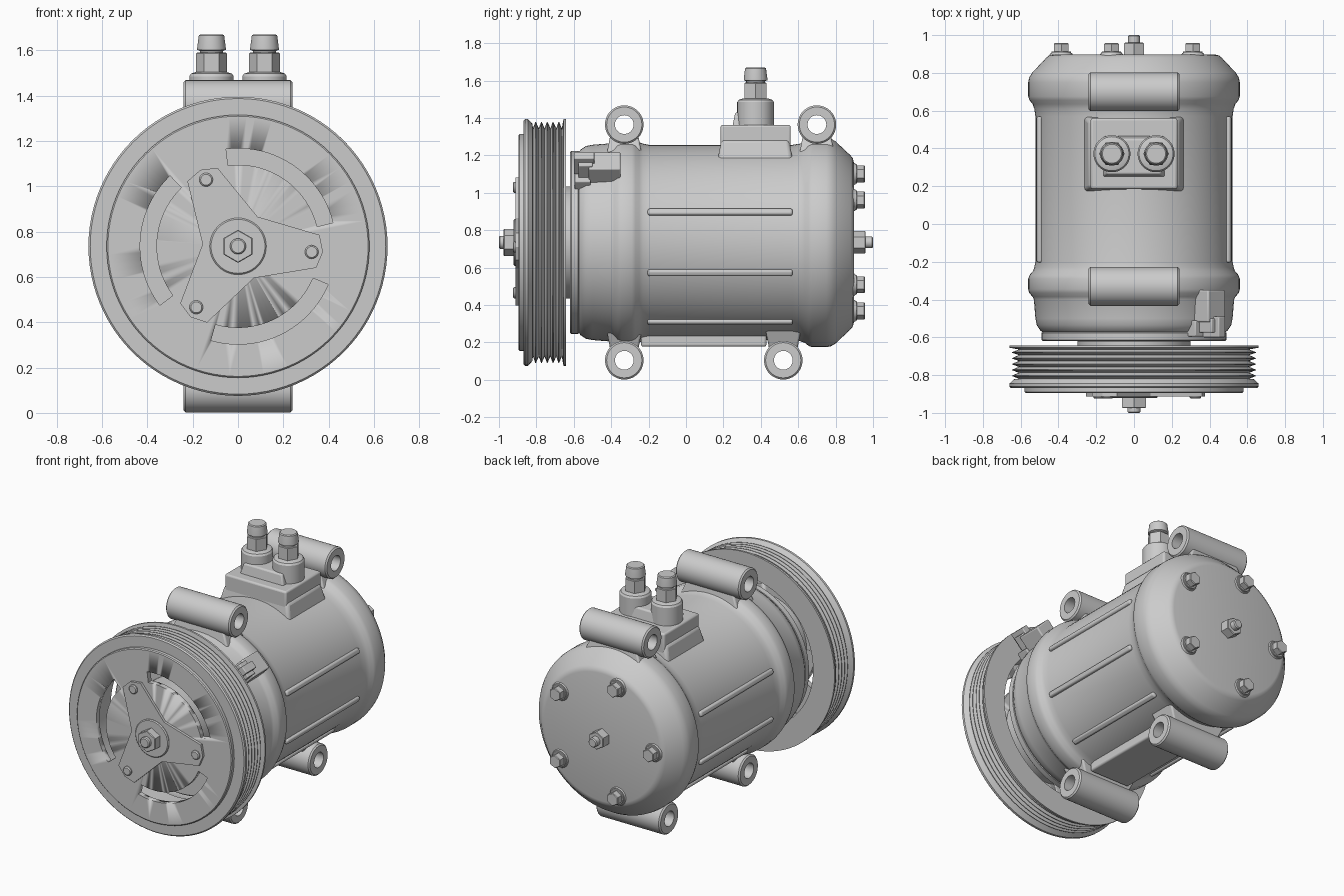
import bpy, bmesh
from math import sin, cos, pi, radians
from mathutils import Matrix, Vector

if "Cube" in bpy.data.objects:
    bpy.data.objects.remove(bpy.data.objects["Cube"])

CZ = 0.735  # height of the shaft axis


def finish(name, bm, bevel=0.0):
    bmesh.ops.recalc_face_normals(bm, faces=bm.faces)
    me = bpy.data.meshes.new(name)
    bm.to_mesh(me)
    bm.free()
    ob = bpy.data.objects.new(name, me)
    bpy.context.collection.objects.link(ob)
    if bevel:
        m = ob.modifiers.new("bevel", 'BEVEL')
        m.width, m.segments = bevel, 3
    bpy.ops.object.select_all(action='DESELECT')
    ob.select_set(True)
    bpy.context.view_layer.objects.active = ob
    bpy.ops.object.shade_smooth_by_angle(angle=radians(32))
    return ob


def lathe(name, prof, at=(0, 0, CZ), axis='Y', n=96, phase=0.0, closed=False):
    """Revolve (radius, distance) points about an axis through 'at'."""
    bm = bmesh.new()
    rings = []
    for k in range(n):
        a = 2 * pi * k / n + phase
        c, s = cos(a), sin(a)
        ring = []
        for r, t in prof:
            p = {'X': (t, r * c, r * s), 'Y': (r * c, t, r * s), 'Z': (r * c, r * s, t)}[axis]
            ring.append(bm.verts.new(Vector(p) + Vector(at)))
        rings.append(ring)
    m = len(prof)
    for k in range(n):
        a, b = rings[k], rings[(k + 1) % n]
        for i in range(m if closed else m - 1):
            j = (i + 1) % m
            bm.faces.new((a[i], a[j], b[j], b[i]))
    bmesh.ops.remove_doubles(bm, verts=bm.verts, dist=1e-5)
    return finish(name, bm)


def rod(name, r, t0, t1, at=(0, 0, CZ), axis='Y', n=32, phase=0.0, c=0.006):
    """Solid rod with small chamfers."""
    return lathe(name, [(0, t0), (r - c, t0), (r, t0 + c), (r, t1 - c), (r - c, t1), (0, t1)],
                 at, axis, n, phase)


def prism(name, outlines, y0, y1, bevel=0.0):
    """Extrude (x, z) outlines around the shaft from y0 to y1."""
    bm = bmesh.new()
    for o in outlines:
        a = [bm.verts.new((x, y0, CZ + z)) for x, z in o]
        b = [bm.verts.new((x, y1, CZ + z)) for x, z in o]
        bm.faces.new(a)
        bm.faces.new(b)
        for i in range(len(o)):
            j = (i + 1) % len(o)
            bm.faces.new((a[i], a[j], b[j], b[i]))
    return finish(name, bm, bevel)


def box(name, lo, hi, bevel=0.01, spin=0.0, taper=1.0):
    """Box from corner to corner, then turned about the shaft axis by 'spin'."""
    bm = bmesh.new()
    bmesh.ops.create_cube(bm, size=1)
    mid = [(a + b) / 2 for a, b in zip(lo, hi)]
    for v in bm.verts:
        f = taper if v.co.z > 0 else 1
        v.co = Vector([m + c * (b - a) * (f if i < 2 else 1)
                       for i, (m, c, a, b) in enumerate(zip(mid, v.co, lo, hi))])
    bmesh.ops.transform(bm, verts=bm.verts,
                        matrix=Matrix.Translation((0, 0, CZ)) @ Matrix.Rotation(spin, 4, 'Y'))
    return finish(name, bm, bevel)


def turn(p, a):
    return (p[0] * cos(a) - p[1] * sin(a), p[0] * sin(a) + p[1] * cos(a))


# housing with raised bands and domed rear cover
lathe("housing", [(0, -0.58), (0.47, -0.58), (0.495, -0.565), (0.515, -0.535), (0.522, -0.50),
                  (0.53, -0.40), (0.537, -0.385), (0.555, -0.365), (0.56, -0.345), (0.56, -0.29),
                  (0.553, -0.27), (0.535, -0.25), (0.528, -0.23), (0.522, -0.20), (0.522, 0.57),
                  (0.528, 0.61), (0.537, 0.635), (0.553, 0.655), (0.56, 0.675), (0.56, 0.75),
                  (0.555, 0.775), (0.54, 0.80), (0.465, 0.88), (0.45, 0.892), (0.43, 0.897), (0, 0.897)])
lathe("front_flange", [(0, -0.62), (0.483, -0.62), (0.49, -0.613), (0.49, -0.577),
                       (0.475, -0.565), (0, -0.565)])

# grooved pulley ring
prof = [(0.50, -0.868), (0.652, -0.868), (0.66, -0.86), (0.66, -0.845), (0.635, -0.822)]
for i in range(5):
    y = -0.822 + i * 0.031
    prof += [(0.61, y + 0.004), (0.645, y + 0.0165), (0.645, y + 0.0195)]
prof += [(0.61, -0.664), (0.66, -0.655), (0.66, -0.642), (0.50, -0.642)]
lathe("pulley", prof, closed=True)
rod("clutch_hub", 0.30, -0.875, -0.615, n=64)

# clutch plate with three curved slots
plate = lathe("clutch_plate", [(0, -0.895), (0.574, -0.895), (0.58, -0.889), (0.58, -0.86), (0, -0.86)])
slots = []
for k in range(3):
    arc = [radians(14 + 120 * k + 83 * i / 20) for i in range(21)]
    slots.append([(0.36 * cos(a), 0.36 * sin(a)) for a in arc] +
                 [(0.432 * cos(a), 0.432 * sin(a)) for a in reversed(arc)])
cutter = prism("slot_cutter", slots, -0.95, -0.80)
cutter.hide_render = True
mod = plate.modifiers.new("slots", 'BOOLEAN')
mod.object, mod.solver = cutter, 'EXACT'
bpy.context.view_layer.objects.active = plate
bpy.ops.object.modifier_apply(modifier=mod.name)
bpy.data.objects.remove(cutter)

# three-armed spring plate, rivets, centre nut
lobe = [(0.07, -0.14), (0.345, -0.095), (0.375, -0.025), (0.36, 0.05)]
prism("spring_plate", [[turn(p, 2 * pi * k / 3) for k in range(3) for p in lobe]], -0.912, -0.89)
for k in range(3):
    x, z = turn((0.325, -0.025), 2 * pi * k / 3)
    rod("rivet", 0.03, -0.925, -0.90, (x, 0, CZ + z), n=24)
rod("hub_washer", 0.125, -0.922, -0.90, n=48)
rod("hub_nut", 0.073, -0.975, -0.91, n=6, phase=pi / 6, c=0.004)
rod("shaft_end", 0.035, -1.0, -0.95)

# mounting lugs with through holes and necks
for y, z in ((-0.33, 1.365), (0.70, 1.365), (-0.33, 0.105), (0.52, 0.105)):
    lathe("mounting_lug", [(0.05, -0.24), (0.094, -0.24), (0.103, -0.231), (0.103, 0.231),
                           (0.094, 0.24), (0.05, 0.24)], (0, y, z), 'X', 48, closed=True)
    # flared neck, wide end towards the housing
    box("lug_neck", (-0.232, y - 0.10, 0.44), (0.232, y + 0.10, 0.572), 0.01,
        0 if z > CZ else pi, 0.75)

# side ribs, mirrored, and bottom pad
for side in (1, -1):
    for a in (72, 108, 144):
        box("side_rib", (-0.018, -0.205, 0.50), (0.018, 0.57, 0.54), 0.012, side * radians(a))
box("bottom_pad", (-0.15, -0.24, -0.557), (0.15, 0.43, -0.45), 0.012)

# port block, clamp and two hose fittings
box("port_block_base", (-0.27, 0.165, 0.42), (0.27, 0.575, 0.55), 0.02, taper=0.88)
box("port_block", (-0.23, 0.185, 0.45), (0.23, 0.56, 0.628), 0.012)
box("port_clamp", (-0.17, 0.245, 0.60), (0.17, 0.47, 0.695), 0.01, taper=0.84)
for x in (-0.117, 0.117):
    at = (x, 0.372, 0)
    lathe("port_collar", [(0, 1.35), (0.098, 1.35), (0.098, 1.485), (0.09, 1.497), (0.066, 1.505),
                          (0, 1.505)], at, 'Z', 48)
    rod("port_hex", 0.068, 1.49, 1.59, at, 'Z', 6, c=0.004)
    lathe("port_nozzle", [(0, 1.57), (0.05, 1.57), (0.05, 1.597), (0.063, 1.602), (0.063, 1.612),
                          (0.056, 1.665), (0.05, 1.67), (0, 1.67)], at, 'Z', 40)

# electrical connector on the upper right shoulder
q = radians(45)
box("connector_base", (-0.065, -0.52, 0.46), (0.065, -0.35, 0.62), 0.008, q)
box("connector_plug", (-0.05, -0.575, 0.52), (0.05, -0.50, 0.63), 0.006, q)
box("connector_clip", (-0.025, -0.60, 0.54), (0.025, -0.49, 0.66), 0.005, q)
box("connector_foot", (-0.08, -0.595, 0.46), (0.08, -0.51, 0.54), 0.006, q)

# rear cover bolts on bosses, centre plug
for k in range(5):
    a = radians(36 + 72 * k)
    at = (0.385 * cos(a), 0, CZ + 0.385 * sin(a))
    lathe("bolt_boss", [(0.085, 0.82), (0.07, 0.85), (0.062, 0.895), (0.056, 0.905), (0, 0.905)], at, n=32)
    rod("bolt_washer", 0.052, 0.90, 0.914, at, c=0.003)
    rod("rear_bolt", 0.045, 0.905, 0.957, at, n=6, phase=pi / 6, c=0.004)
rod("rear_plug", 0.06, 0.88, 0.96, n=6, phase=pi / 6, c=0.004)
rod("rear_plug_tip", 0.031, 0.94, 1.0)
